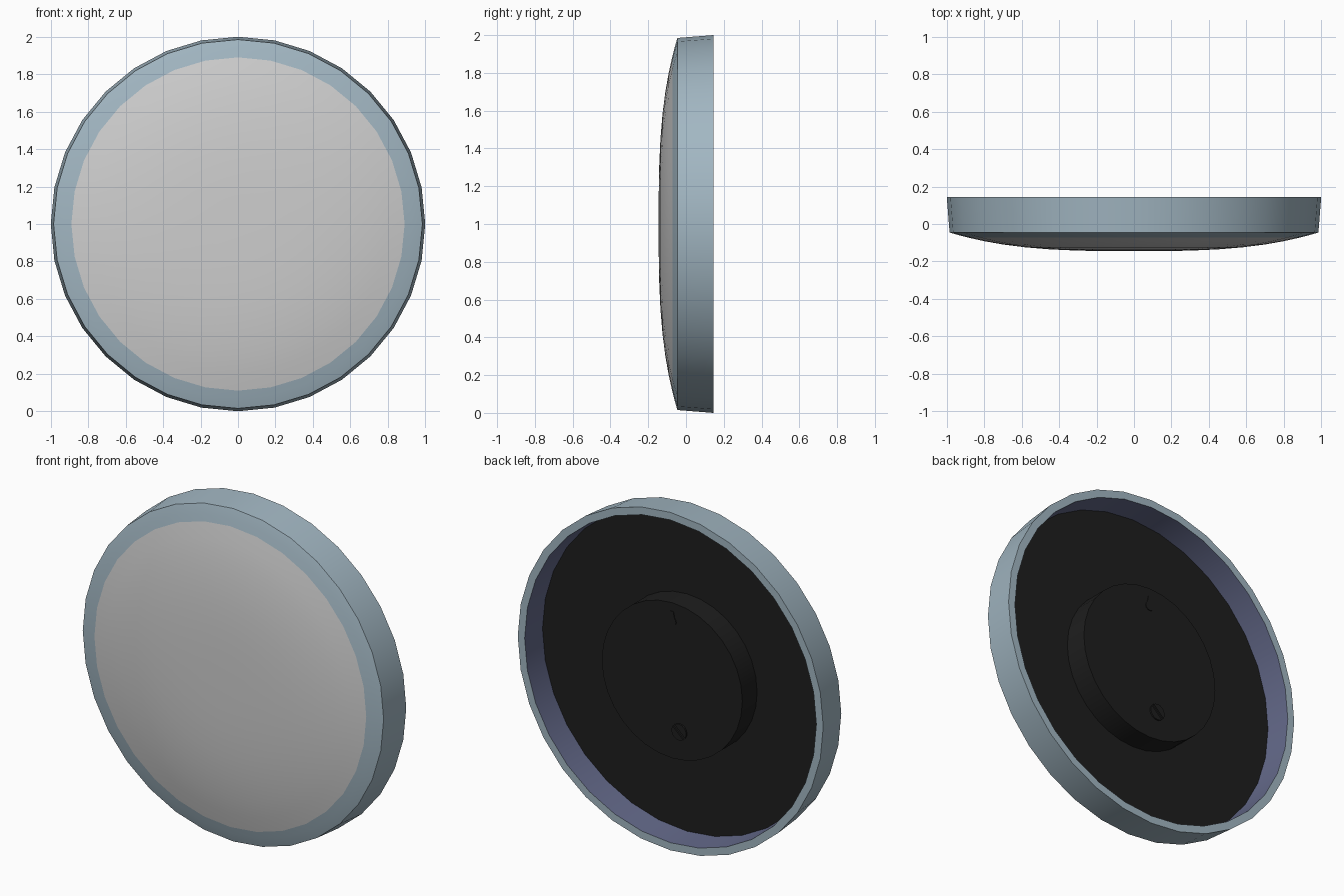
import bpy, bmesh, math
from mathutils import Vector

if "Cube" in bpy.data.objects:
    bpy.data.objects.remove(bpy.data.objects["Cube"])

SEG = 32


def material(name, rgb):
    m = bpy.data.materials.new(name)
    m.diffuse_color = (*rgb, 1)
    m.use_nodes = True
    m.node_tree.nodes["Principled BSDF"].inputs["Base Color"].default_value = m.diffuse_color
    return m


BLUE = material("blue grey", (0.36, 0.47, 0.54))
GREY = material("light grey", (0.62, 0.62, 0.62))
INNER = material("slate violet", (0.125, 0.14, 0.25))
BLACK = material("black", (0.013, 0.013, 0.013))


def finish(bm, name, mats, smooth=True):
    bmesh.ops.recalc_face_normals(bm, faces=bm.faces)
    me = bpy.data.meshes.new(name)
    bm.to_mesh(me)
    bm.free()
    for m in mats:
        me.materials.append(m)
    ob = bpy.data.objects.new(name, me)
    bpy.context.collection.objects.link(ob)
    bpy.ops.object.select_all(action='DESELECT')
    ob.select_set(True)
    bpy.context.view_layer.objects.active = ob
    if smooth:
        bpy.ops.object.shade_smooth_by_angle(angle=math.radians(30))
    return ob


def lathe(name, profile, mats, inner_bands=(), seg=SEG, centre=(0, 1), closed=False):
    """Spin (radius, y) points around the y axis; ends on the axis become poles."""
    bm = bmesh.new()
    rings = []
    for r, y in profile:
        n = 1 if r == 0 else seg
        rings.append([bm.verts.new((centre[0] + r * math.cos(2 * math.pi * i / seg), y,
                                    centre[1] + r * math.sin(2 * math.pi * i / seg)))
                      for i in range(n)])
    pairs = list(zip(rings, rings[1:])) + ([(rings[-1], rings[0])] if closed else [])
    for band, (a, b) in enumerate(pairs):
        for i in range(seg):
            j = (i + 1) % seg
            corners = [a[i % len(a)], a[j % len(a)], b[j % len(b)], b[i % len(b)]]
            f = bm.faces.new(list(dict.fromkeys(corners)))
            f.material_index = 1 if band in inner_bands else 0
    return finish(bm, name, mats)


def plate(name, outline, y0, y1, mat):
    """Extrude an (x, z) outline between two depths."""
    bm = bmesh.new()
    f = bm.faces.new([bm.verts.new((x, y0, z)) for x, z in outline])
    ext = bmesh.ops.extrude_face_region(bm, geom=[f])
    verts = [v for v in ext["geom"] if isinstance(v, bmesh.types.BMVert)]
    bmesh.ops.translate(bm, verts=verts, vec=Vector((0, y1 - y0, 0)))
    return finish(bm, name, [mat], smooth=False)


def dome_y(r):
    return -0.145 + 0.095 * (r / 0.97) ** 3


# Outer bezel: tapered wall, front lip following the dome, violet inner wall
lathe("bezel", [(1.0, 0.145), (0.985, -0.045), (0.968, dome_y(0.968)),
                (0.93, dome_y(0.93)), (0.89, dome_y(0.89)), (0.89, -0.01),
                (0.945, -0.01), (0.955, 0.145)],
      [BLUE, INNER], inner_bands=(6,), closed=True)

# Shallow domed diffuser
radii = [0, 0.15, 0.3, 0.45, 0.58, 0.7, 0.8, 0.89]
lathe("diffuser", [(r, dome_y(r)) for r in radii] + [(0.885, -0.03), (0, -0.03)], [GREY])

# Back plate and mounting hub
lathe("back_plate", [(0, -0.02), (0.945, -0.02), (0.945, -0.008), (0, -0.008)], [BLACK])
lathe("hub", [(0, -0.01), (0.46, -0.01), (0.46, 0.13), (0, 0.13)], [BLACK])

# Slotted screw: two half heads with a gap between them
cx, cz, rad = -0.05, 0.71, 0.048
for name, start in (("screw_half_a", 0.75), ("screw_half_b", 0.75 + math.pi)):
    arc = [start + 0.18 + (math.pi - 0.36) * i / 8 for i in range(9)]
    plate(name, [(cx + rad * math.cos(a), cz + rad * math.sin(a)) for a in arc],
          0.128, 0.139, BLACK)

# Keyhole marking: round base narrowing to a slot
arc = [math.radians(130 + 280 * i / 10) for i in range(11)]
plate("keyhole", [(0.028 * math.cos(a), 1.35 + 0.028 * math.sin(a)) for a in arc]
      + [(0.01, 1.41), (-0.01, 1.41)], 0.128, 0.134, BLACK)
